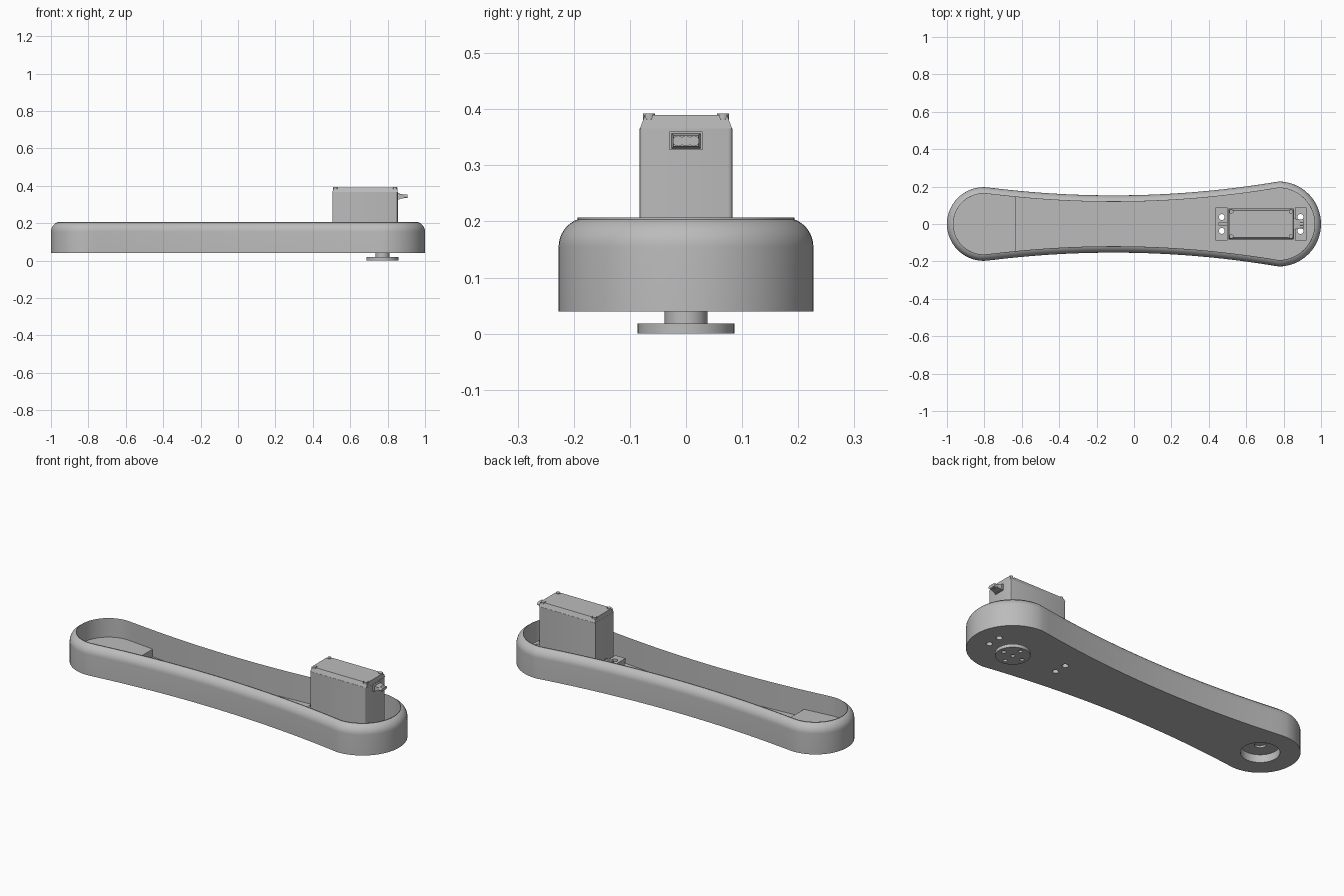
import bpy, bmesh, math
from mathutils import Matrix, Vector

if "Cube" in bpy.data.objects:
    bpy.data.objects.remove(bpy.data.objects["Cube"])

grey = bpy.data.materials.new("plain_grey")
grey.use_nodes = True
COLOUR = (0.5, 0.5, 0.5, 1)
grey.diffuse_color = COLOUR
grey.node_tree.nodes["Principled BSDF"].inputs["Base Color"].default_value = COLOUR

WALL, BASE, FLOOR, SHOULDER, ROUND = 0.034, 0.04, 0.057, 0.155, 0.052
HORN_X, SOCKET_X, STEP_X = 0.772, -0.803, -0.63


def finish(name, bm):
    bmesh.ops.recalc_face_normals(bm, faces=bm.faces)
    mesh = bpy.data.meshes.new(name)
    bm.to_mesh(mesh)
    bm.free()
    mesh.materials.append(grey)
    ob = bpy.data.objects.new(name, mesh)
    bpy.context.collection.objects.link(ob)
    return ob


def box(name, x, y, z, bevel=0):
    bm = bmesh.new()
    size = [b - a for a, b in (x, y, z)]
    mid = [(a + b) / 2 for a, b in (x, y, z)]
    bmesh.ops.create_cube(bm, size=1, matrix=Matrix.Translation(mid) @ Matrix.Diagonal((*size, 1)))
    if bevel:
        upright = [e for e in bm.edges if abs(e.verts[0].co.z - e.verts[1].co.z) > 0.01]
        bmesh.ops.bevel(bm, geom=upright, offset=bevel, segments=3, profile=0.5, affect='EDGES')
    return finish(name, bm)


def cylinder(name, x, y, z, radius, sides=48):
    bm = bmesh.new()
    bmesh.ops.create_cone(bm, cap_ends=True, segments=sides, radius1=radius, radius2=radius,
                          depth=z[1] - z[0], matrix=Matrix.Translation((x, y, sum(z) / 2)))
    return finish(name, bm)


def boolean(ob, tool, operation='DIFFERENCE', keep=False):
    mod = ob.modifiers.new("cut", 'BOOLEAN')
    mod.object, mod.operation, mod.solver = tool, operation, 'EXACT'
    deps = bpy.context.evaluated_depsgraph_get()
    mesh = bpy.data.meshes.new_from_object(ob.evaluated_get(deps))
    ob.modifiers.clear()
    ob.data = mesh
    if not keep:
        bpy.data.objects.remove(tool)


def smooth(ob, degrees=30):
    bpy.ops.object.select_all(action='DESELECT')
    ob.select_set(True)
    bpy.context.view_layer.objects.active = ob
    bpy.ops.object.shade_smooth_by_angle(angle=math.radians(degrees))


def outline(inset):
    """Waisted arm outline: a round end each side joined by shallow curves."""
    pts = []
    for i in range(33):
        a = math.pi * (i / 32 - 0.5)
        pts.append((0.773 + (0.227 - inset) * math.cos(a), (0.227 - inset) * math.sin(a)))
    side = []
    for i in range(1, 32):
        x = 0.773 - 1.576 * i / 32
        side.append((x, 0.153 - inset + 0.095 * (x + 0.11) ** 2))
    pts += side
    for i in range(33):
        a = math.pi * (i / 32 + 0.5)
        pts.append((SOCKET_X + (0.197 - inset) * math.cos(a), (0.197 - inset) * math.sin(a)))
    return pts + [(x, -y) for x, y in reversed(side)]


def stack(levels):
    """Loft the outline through (inset, height) levels and cap both ends."""
    bm = bmesh.new()
    rings = [[bm.verts.new((x, y, z)) for x, y in outline(inset)] for inset, z in levels]
    for lo, hi in zip(rings, rings[1:]):
        for i in range(len(lo)):
            j = (i + 1) % len(lo)
            bm.faces.new((lo[i], lo[j], hi[j], hi[i]))
    bm.faces.new(rings[0])
    bm.faces.new(rings[-1])
    return bm


# Open tray with rounded rim
levels = [(0, BASE)]
for i in range(9):
    a = math.radians(70) * i / 8
    levels.append((ROUND * (1 - math.cos(a)), SHOULDER + ROUND * math.sin(a)))
levels += [(WALL, 0.207), (WALL, FLOOR)]
arm = finish("arm_tray", stack(levels))

# Raised platform at the socket end
bm = stack([(WALL - 0.004, FLOOR - 0.008), (WALL - 0.004, 0.1)])
cut = bmesh.ops.bisect_plane(bm, geom=bm.verts[:] + bm.edges[:] + bm.faces[:], dist=1e-6,
                             plane_co=(STEP_X, 0, 0), plane_no=(1, 0, 0), clear_outer=True)
bmesh.ops.holes_fill(bm, edges=[e for e in bm.edges if e.is_boundary])
boolean(arm, finish("platform", bm), 'UNION')

# Stepped round socket underneath
boolean(arm, cylinder("socket", SOCKET_X, 0, (0, 0.083), 0.097))
boolean(arm, cylinder("socket_pilot", SOCKET_X, 0, (0.07, 0.094), 0.028))

# Motor mounting tabs on posts, with screw holes through tab, post and floor
for name, inner, outer, hole_x in (("rear", 0.5, 0.436, 0.469), ("front", 0.86, 0.922, 0.89)):
    span = sorted((inner, outer))
    post = box(name + "_post", span, (-0.08, 0.08), (FLOOR - 0.003, 0.1))
    tab = box(name + "_tab", span, (-0.088, 0.088), (0.1, 0.122))
    for y in (-0.037, 0.037):
        hole = cylinder("screw_hole", hole_x, y, (0, 0.3), 0.016, 24)
        for part in (arm, post):
            boolean(part, hole, keep=True)
        boolean(tab, hole)
    rib_end = inner + (outer - inner) * 0.75
    box(name + "_rib", sorted((inner, rib_end)), (-0.007, 0.007), (0.12, 0.136))
    smooth(tab)
    smooth(post)
smooth(arm)

# Motor case with sloped shoulders along its long sides
case = box("motor_case", (0.505, 0.855), (-0.083, 0.083), (FLOOR - 0.003, 0.366), 0.008)
smooth(case)
bm = bmesh.new()
bmesh.ops.create_cube(bm, size=1, matrix=Matrix.Translation((0.68, 0, 0.378)) @ Matrix.Diagonal((0.348, 0.164, 0.024, 1)))
for v in bm.verts:
    if v.co.z > 0.38:
        v.co.y *= 0.89
        v.co.x = 0.68 + (v.co.x - 0.68) * 0.985
lid = finish("motor_lid", bm)

# Lid screws in corner notches
for x in (0.521, 0.839):
    for y in (-0.066, 0.066):
        boolean(lid, cylinder("notch", x, y, (0.382, 0.4), 0.014, 24))
        smooth(cylinder("lid_screw", x, y, (0.37, 0.392), 0.011, 24))

# Cable outlet: flared collar and three wires
box("cable_collar", (0.85, 0.864), (-0.029, 0.029), (0.327, 0.36))
bm = bmesh.new()
bmesh.ops.create_cube(bm, size=1, matrix=Matrix.Translation((0.875, 0, 0.3435)) @ Matrix.Diagonal((0.026, 0.052, 0.028, 1)))
for v in bm.verts:
    if v.co.x > 0.875:
        v.co.y *= 0.85
        v.co.z = 0.3435 + (v.co.z - 0.3435) * 0.7
finish("cable_boot", bm)
for y in (-0.014, 0, 0.014):
    wire = cylinder("wire", 0, 0, (-0.025, 0.025), 0.0095, 20)
    wire.data.transform(Matrix.Translation((0.881, y, 0.3435)) @ Matrix.Rotation(math.pi / 2, 4, 'Y'))
    smooth(wire)

# Output shaft and drilled disc
smooth(cylinder("output_shaft", HORN_X, 0, (0.012, 0.06), 0.038))
horn = cylinder("output_disc", HORN_X, 0, (0, 0.018), 0.086)
for dx, dy in ((0, 0), (0.058, 0), (-0.058, 0), (0, 0.058), (0, -0.058)):
    boolean(horn, cylinder("disc_hole", HORN_X + dx, dy, (-0.01, 0.011), 0.011, 20))
smooth(horn)
